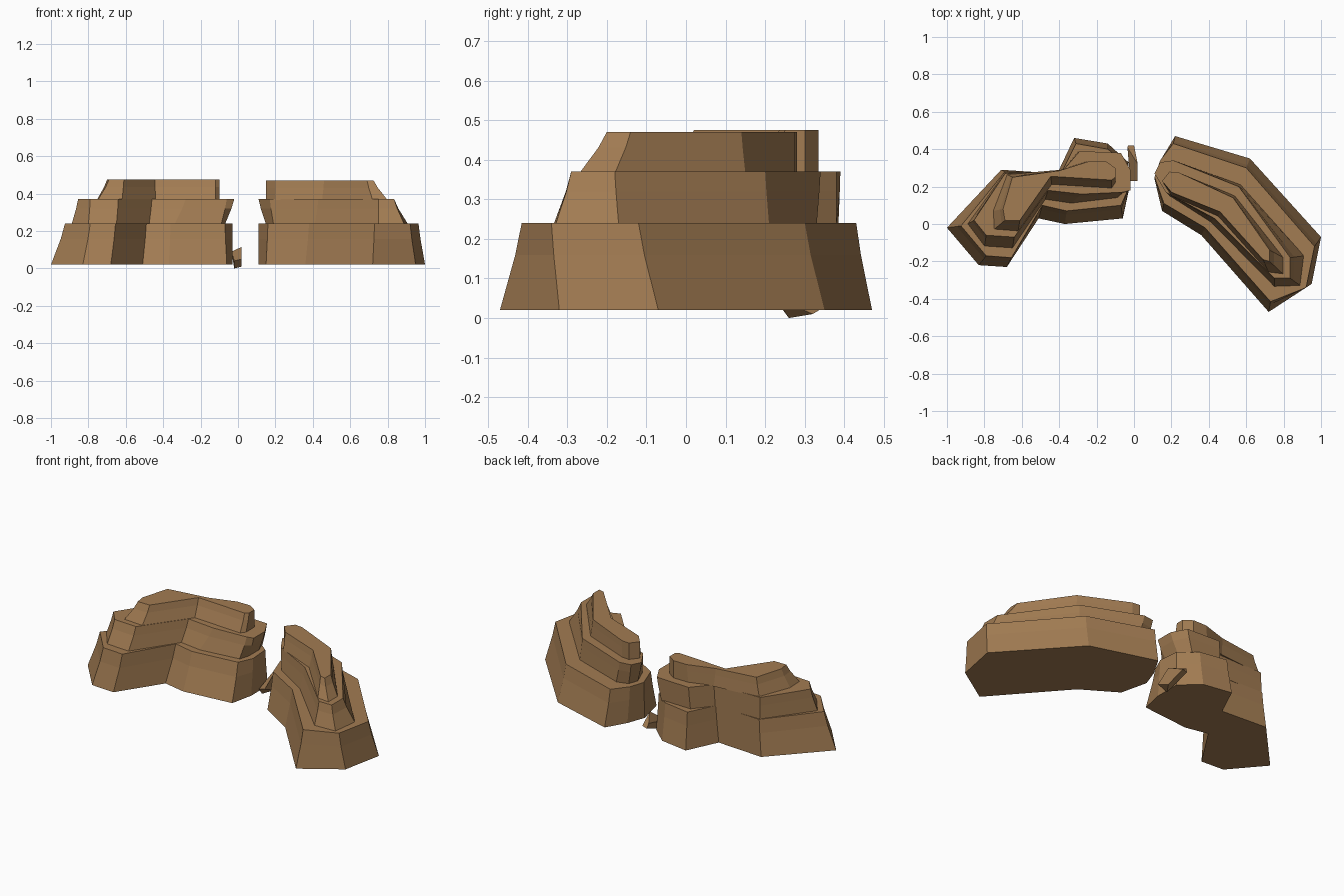
import bpy, bmesh
from mathutils import Vector

rock = bpy.data.materials.new("brown_rock")
rock.diffuse_color = (0.36, 0.20, 0.085, 1)


def loft(name, rings):
    """Skin closed rings of 3D points, cap both ends, keep flat faces."""
    bm = bmesh.new()
    loops = [[bm.verts.new(p) for p in ring] for ring in rings]
    n = len(loops[0])
    for a, b in zip(loops, loops[1:]):
        for i in range(n):
            j = (i + 1) % n
            bm.faces.new((a[i], a[j], b[j], b[i]))
    bm.faces.new(loops[0][::-1])
    bm.faces.new(loops[-1])
    bmesh.ops.recalc_face_normals(bm, faces=bm.faces)
    mesh = bpy.data.meshes.new(name)
    bm.to_mesh(mesh)
    bm.free()
    mesh.materials.append(rock)
    obj = bpy.data.objects.new(name, mesh)
    bpy.context.collection.objects.link(obj)
    return obj


def tier(name, z0, z1, foot, rim):
    """One rock layer: foot outline, slightly broken middle, rim outline."""
    low = [Vector((x, y, z0)) for x, y in foot]
    top = [Vector((x, y, z1)) for x, y in rim]
    mid = [a.lerp(b, 0.7) for a, b in zip(low, top)]
    for v in mid:
        v.z = z0 + (z1 - z0) * 0.63
    loft(name, [low, mid, top])


# Left cliff: bent plan, three stacked layers
tier("left_cliff_base", 0.02, 0.24,
     [(-1, -.02), (-.83, -.22), (-.68, -.23), (-.51, .03), (-.37, .0), (-.06, .03),
      (-.03, .17), (-.03, .33), (-.14, .43), (-.32, .46), (-.41, .27), (-.71, .29)],
     [(-.925, -.01), (-.79, -.17), (-.655, -.18), (-.49, .10), (-.36, .07), (-.07, .10),
      (-.03, .19), (-.04, .32), (-.14, .40), (-.31, .43), (-.39, .27), (-.69, .28)])
tier("left_cliff_middle", 0.235, 0.37,
     [(-.89, 0), (-.80, -.12), (-.65, -.13), (-.475, .13), (-.34, .11), (-.09, .14),
      (-.07, .20), (-.07, .30), (-.10, .38), (-.30, .385), (-.39, .275), (-.69, .275)],
     [(-.855, .02), (-.79, -.06), (-.64, -.07), (-.46, .18), (-.28, .16), (-.06, .17),
      (-.02, .18), (-.02, .29), (-.07, .38), (-.29, .39), (-.385, .28), (-.69, .27)])
tier("left_cliff_top", 0.365, 0.475,
     [(-.755, .07), (-.75, -.03), (-.62, -.04), (-.44, .21), (-.12, .19),
      (-.10, .22), (-.10, .30), (-.15, .335), (-.25, .335), (-.39, .29), (-.68, .265)],
     [(-.70, .08), (-.69, .02), (-.61, .02), (-.445, .255), (-.12, .235),
      (-.10, .25), (-.10, .30), (-.15, .335), (-.24, .335), (-.40, .285), (-.65, .25)])

# Right cliff: long sweep toward the front, three stacked layers
tier("right_cliff_base", 0.02, 0.24,
     [(.11, .24), (.15, .07), (.36, -.06), (.72, -.47), (.95, -.32),
      (1.0, -.07), (.62, .35), (.22, .47), (.15, .35)],
     [(.11, .25), (.16, .11), (.38, -.02), (.73, -.415), (.92, -.34),
      (.965, -.12), (.60, .30), (.21, .43), (.14, .34)])
tier("right_cliff_middle", 0.235, 0.37,
     [(.15, .25), (.19, .15), (.41, .01), (.75, -.335), (.89, -.33),
      (.91, -.17), (.57, .21), (.24, .33), (.17, .31)],
     [(.11, .27), (.17, .17), (.43, .03), (.75, -.29), (.835, -.29),
      (.835, -.18), (.56, .20), (.21, .34), (.14, .33)])
tier("right_cliff_top", 0.365, 0.47,
     [(.15, .23), (.20, .15), (.45, .04), (.72, -.26), (.80, -.27),
      (.80, -.18), (.54, .15), (.24, .275), (.19, .28)],
     [(.15, .23), (.20, .17), (.46, .065), (.69, -.19), (.725, -.20),
      (.725, -.14), (.53, .14), (.24, .275), (.19, .28)])

# Small slanted shard lying in the gap
loft("gap_shard", [
    [(-.02, .23, .04), (-.02, .26, .0), (.02, .32, .01), (.02, .23, .05)],
    [(-.035, .41, .09), (-.03, .42, .06), (.0, .42, .07), (.02, .32, .115)]])
